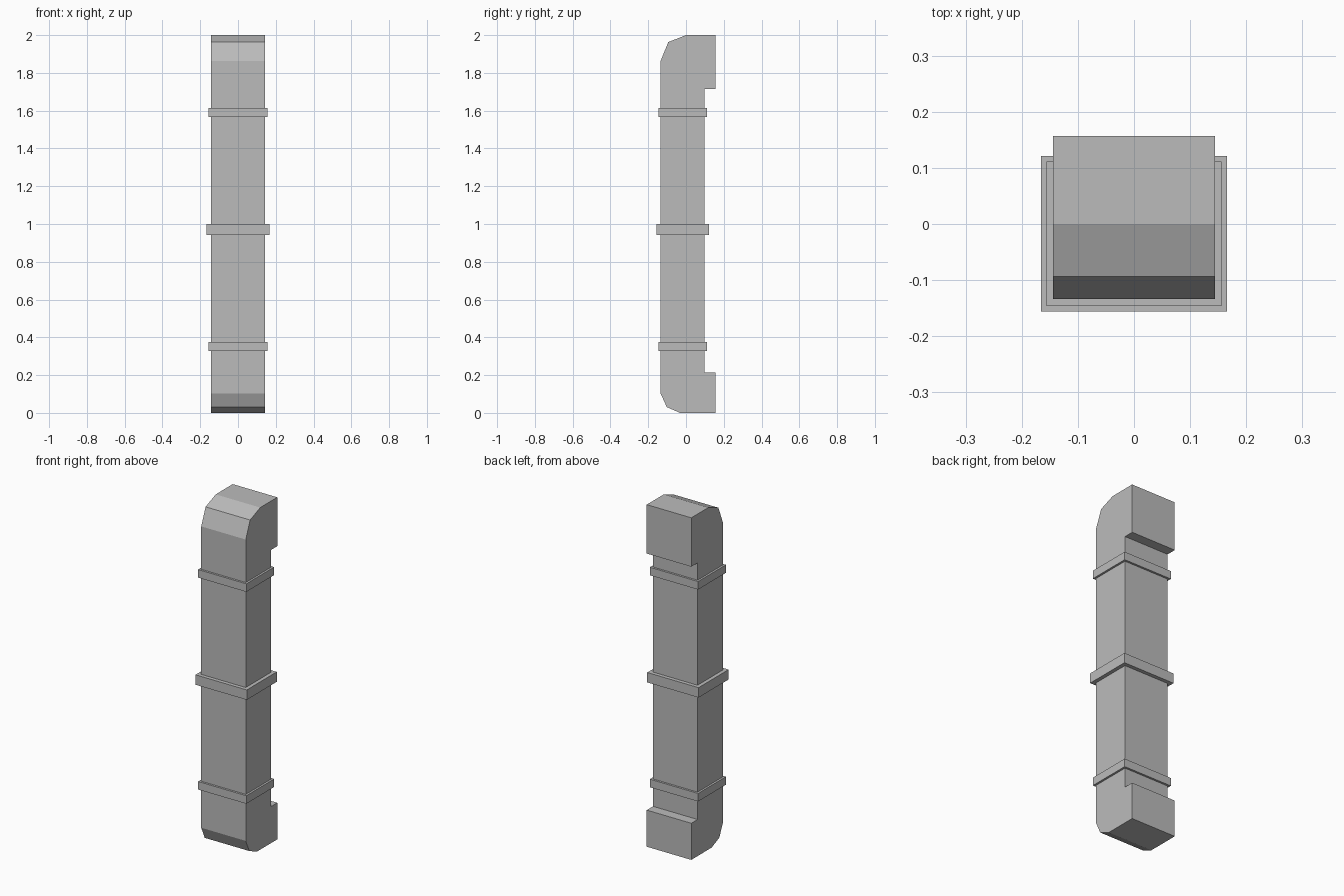
import bpy
import bmesh

cube = bpy.data.objects.get("Cube")
if cube:
    bpy.data.objects.remove(cube, do_unlink=True)

grey = bpy.data.materials.new("light_grey_metal")
grey.use_nodes = True
colour = (0.5, 0.5, 0.5, 1)
grey.diffuse_color = colour
grey.node_tree.nodes["Principled BSDF"].inputs["Base Color"].default_value = colour


def extrude_profile(name, profile, half_width):
    """Sweep a closed side profile of (y, z) points across x."""
    bm = bmesh.new()
    face = bm.faces.new([bm.verts.new((-half_width, y, z)) for y, z in profile])
    side = bmesh.ops.extrude_face_region(bm, geom=[face])
    moved = [v for v in side["geom"] if isinstance(v, bmesh.types.BMVert)]
    bmesh.ops.translate(bm, verts=moved, vec=(2 * half_width, 0, 0))
    bmesh.ops.recalc_face_normals(bm, faces=bm.faces)
    mesh = bpy.data.meshes.new(name)
    bm.to_mesh(mesh)
    bm.free()
    mesh.materials.append(grey)
    obj = bpy.data.objects.new(name, mesh)
    bpy.context.collection.objects.link(obj)
    return obj


FRONT, BACK, WALL = -0.134, 0.099, 0.157

# Duct with faceted elbows that turn back to the wall at both ends
extrude_profile("duct_body", [
    (WALL, 0), (-0.032, 0), (-0.102, 0.031), (FRONT, 0.102),
    (FRONT, 1.864), (-0.094, 1.963), (0, 2), (WALL, 2),
    (WALL, 1.714), (BACK, 1.714), (BACK, 0.214), (WALL, 0.214),
], 0.144)

# Raised joint bands around the duct
for name, low, high, rim in (
    ("lower_band", 0.327, 0.374, 0.012),
    ("middle_band", 0.941, 0.999, 0.022),
    ("upper_band", 1.566, 1.613, 0.012),
):
    y0, y1 = FRONT - rim, BACK + rim
    extrude_profile(name, [(y0, low), (y1, low), (y1, high), (y0, high)], 0.144 + rim)
